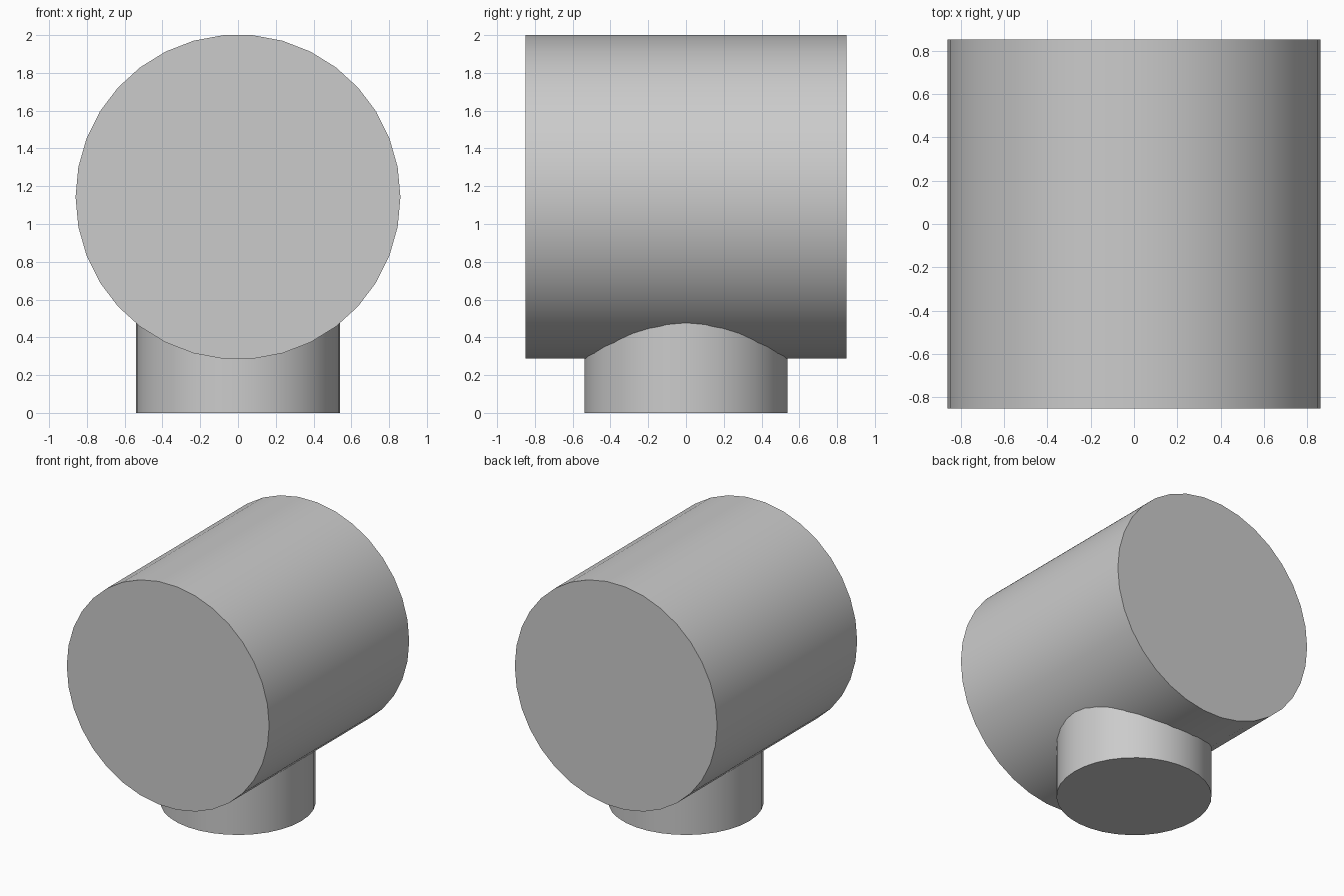
import bpy, bmesh
from math import cos, sin, tau, radians
from mathutils import Vector, Matrix

cube = bpy.data.objects.get("Cube")
if cube:
    bpy.data.objects.remove(cube, do_unlink=True)

GREY = (0.6, 0.6, 0.6, 1.0)
mat = bpy.data.materials.new("plain_grey")
mat.use_nodes = True
mat.diffuse_color = GREY
mat.node_tree.nodes["Principled BSDF"].inputs["Base Color"].default_value = GREY


def cylinder(name, radius, length, matrix, sides=34):
    """Capped cylinder along local z from 0 to length, first corner on +x."""
    bm = bmesh.new()
    ring = [bm.verts.new((radius * cos(tau * i / sides),
                          radius * sin(tau * i / sides), 0))
            for i in range(sides)]
    base = bm.faces.new(ring)
    ext = bmesh.ops.extrude_face_region(bm, geom=[base], use_keep_orig=True)
    top = [v for v in ext["geom"] if isinstance(v, bmesh.types.BMVert)]
    bmesh.ops.translate(bm, verts=top, vec=Vector((0, 0, length)))
    bmesh.ops.transform(bm, matrix=matrix, verts=bm.verts)
    bmesh.ops.recalc_face_normals(bm, faces=bm.faces)
    mesh = bpy.data.meshes.new(name)
    bm.to_mesh(mesh)
    bm.free()
    mesh.materials.append(mat)
    obj = bpy.data.objects.new(name, mesh)
    bpy.context.collection.objects.link(obj)
    bpy.ops.object.select_all(action='DESELECT')
    obj.select_set(True)
    bpy.context.view_layer.objects.active = obj
    bpy.ops.object.shade_smooth_by_angle(angle=radians(30))
    return obj


# Large drum lying front to back
cylinder("drum", 0.86, 1.7,
         Matrix.Translation((0, 0.85, 1.143)) @ Matrix.Rotation(radians(90), 4, 'X'))

# Short upright foot, sunk into the drum
cylinder("foot", 0.54, 0.6, Matrix.Identity(4))
